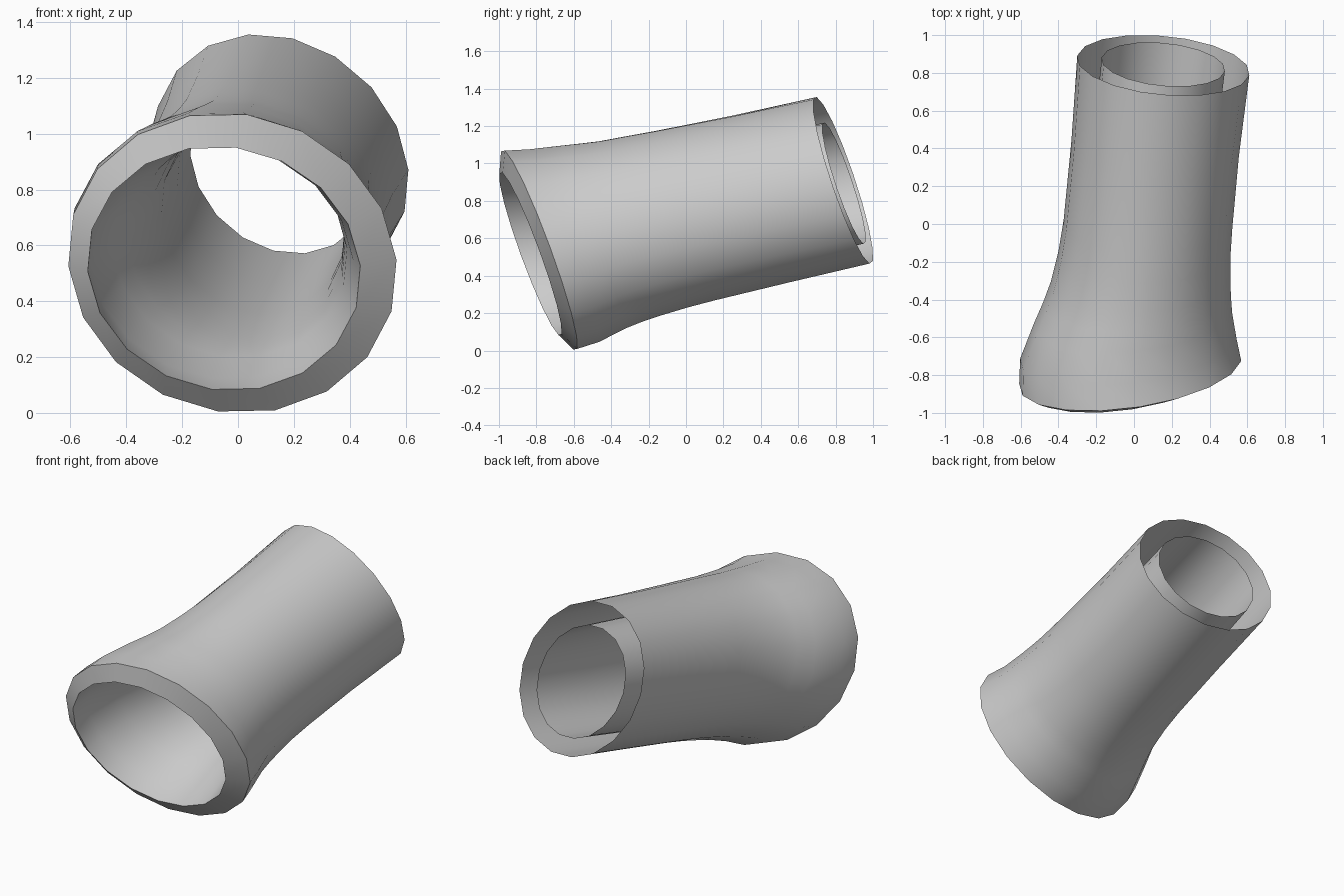
import bpy, bmesh, math

cube = bpy.data.objects.get("Cube")
if cube:
    bpy.data.objects.remove(cube, do_unlink=True)

SIDES, PHASE, LEAN = 18, math.radians(5), -0.355
FRONT, LENGTH = -0.785, 1.625

# One flat grey
grey = bpy.data.materials.new("plain grey")
grey.use_nodes = True
grey.diffuse_color = (0.6, 0.6, 0.6, 1)
grey.node_tree.nodes["Principled BSDF"].inputs["Base Color"].default_value = (0.6, 0.6, 0.6, 1)

# Stations of the outer wall, front to back: centre x, y, z, radius x, radius z, yaw slope
STATIONS = [
    (-0.020, -0.785, 0.537, 0.590, 0.537, 0.13),
    (-0.030, -0.66, 0.560, 0.575, 0.521, 0.12),
    (-0.005, -0.50, 0.607, 0.527, 0.493, 0.08),
    (0.016, -0.40, 0.631, 0.499, 0.480, 0.06),
    (0.035, -0.30, 0.653, 0.477, 0.470, 0.04),
    (0.056, -0.15, 0.689, 0.457, 0.462, 0.01),
    (0.074, 0.00, 0.722, 0.448, 0.456, -0.02),
    (0.112, 0.40, 0.810, 0.445, 0.446, -0.06),
    (0.155, 0.84, 0.910, 0.457, 0.440, -0.085),
]


def along(y):
    """Fraction of the way from the front to the back."""
    return (y - FRONT) / LENGTH


def inner_station(s):
    """Shrink an outer station to the bore; it is off-centre and proud at the front."""
    x, y, z, rx, rz, yaw = s
    t = along(y)
    dx, dz = -0.03 * (1 - t), -0.02 + 0.005 * t
    proud = 0.05 * (1 - t)
    return (x + dx, y + yaw * dx + LEAN * dz - proud, z + dz,
            rx - 0.10 - 0.03 * t, rz - 0.10 - 0.02 * t, yaw)


def add_ring(bm, s):
    x, y, z, rx, rz, yaw = s
    skew = 0.06 + 0.11 * along(y)  # the oval leans more towards the back
    ring = []
    for i in range(SIDES):
        a = PHASE + math.tau * i / SIDES
        dx, dz = rx * math.cos(a), rz * math.sin(a)
        ring.append(bm.verts.new((x + dx, y + yaw * dx + LEAN * dz, z + dz - skew * dx)))
    return ring


def bridge(bm, a, b):
    for i in range(SIDES):
        j = (i + 1) % SIDES
        bm.faces.new((a[i], a[j], b[j], b[i]))


# Bore from back to front, slightly conical front rim, then the outer wall to the back.
# The gap between the two walls stays open at the back.
bm = bmesh.new()
path = [inner_station(s) for s in reversed(STATIONS)] + STATIONS
rings = [add_ring(bm, s) for s in path]
for a, b in zip(rings, rings[1:]):
    bridge(bm, a, b)

mesh = bpy.data.meshes.new("flared_sleeve")
bm.to_mesh(mesh)
bm.free()
mesh.materials.append(grey)
sleeve = bpy.data.objects.new("flared_sleeve", mesh)
bpy.context.collection.objects.link(sleeve)

# Smooth walls, sharp rim edges
bpy.ops.object.select_all(action="DESELECT")
sleeve.select_set(True)
bpy.context.view_layer.objects.active = sleeve
bpy.ops.object.shade_smooth_by_angle(angle=math.radians(40))
